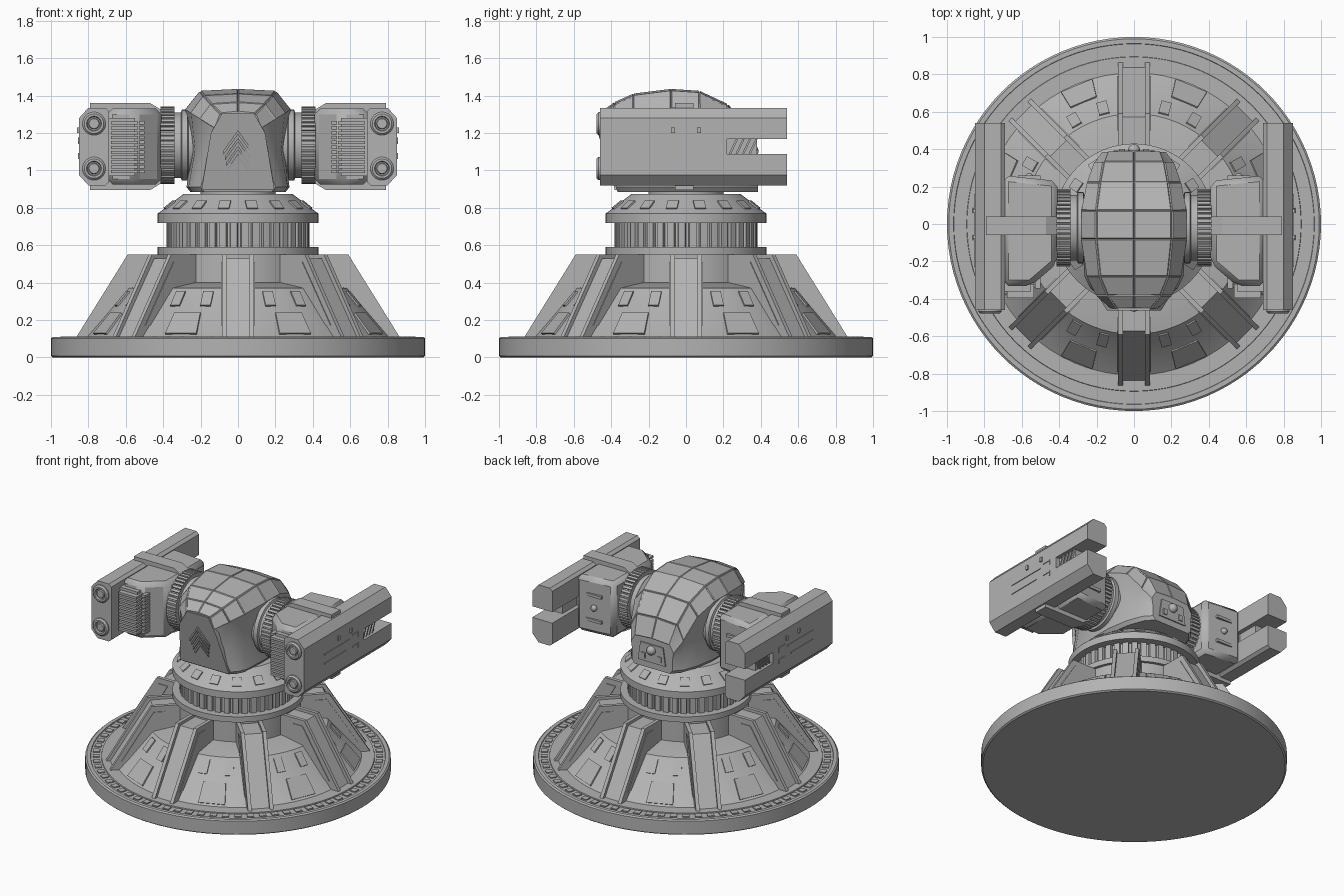
import bpy, bmesh, math
from mathutils import Matrix

if "Cube" in bpy.data.objects:
    bpy.data.objects.remove(bpy.data.objects["Cube"])

grey = bpy.data.materials.new("plain_grey")
grey.diffuse_color = (0.45, 0.45, 0.45, 1)
grey.use_nodes = True
grey.node_tree.nodes["Principled BSDF"].inputs["Base Color"].default_value = grey.diffuse_color

AX = {"x": lambda u, v, t: (t, u, v),
      "y": lambda u, v, t: (u, t, v),
      "z": lambda u, v, t: (u, v, t)}


def prism(bm, pts, fn, a, b):
    """Extrude a 2D outline between depths a and b, placed by fn."""
    fn = AX.get(fn, fn)
    lo = [bm.verts.new(fn(u, v, a)) for u, v in pts]
    hi = [bm.verts.new(fn(u, v, b)) for u, v in pts]
    n = len(pts)
    bm.faces.new(lo)
    bm.faces.new(hi[::-1])
    for i in range(n):
        bm.faces.new((lo[i], lo[(i + 1) % n], hi[(i + 1) % n], hi[i]))


def rect(u0, u1, v0, v1):
    return [(u0, v0), (u1, v0), (u1, v1), (u0, v1)]


def loft(bm, rings):
    """Skin closed rings of equal length and cap both ends."""
    vr = [[bm.verts.new(p) for p in r] for r in rings]
    n = len(vr[0])
    for r, s in zip(vr, vr[1:]):
        for i in range(n):
            bm.faces.new((r[i], r[(i + 1) % n], s[(i + 1) % n], s[i]))
    bm.faces.new(vr[0])
    bm.faces.new(vr[-1])


def circle(r, n=64, cu=0, cv=0):
    return [(cu + r * math.cos(2 * math.pi * i / n), cv + r * math.sin(2 * math.pi * i / n))
            for i in range(n)]


def gear(r0, r1, n, cu=0, cv=0):
    """Toothed circle outline."""
    out = []
    for i in range(n):
        for f, r in ((0, r0), (.25, r0), (.32, r1), (.93, r1)):
            a = 2 * math.pi * (i + f) / n
            out.append((cu + r * math.cos(a), cv + r * math.sin(a)))
    return out


def lathe(bm, prof, fn, n=64, cu=0, cv=0):
    fn = AX[fn]
    loft(bm, [[fn(u, v, t) for u, v in circle(r, n, cu, cv)] for r, t in prof])


def finish(bm, name, sx=1, bevel=0):
    bmesh.ops.transform(bm, matrix=Matrix.Diagonal((sx, 1, 1, 1)), verts=bm.verts)
    bmesh.ops.recalc_face_normals(bm, faces=bm.faces)
    me = bpy.data.meshes.new(name)
    bm.to_mesh(me)
    bm.free()
    me.materials.append(grey)
    ob = bpy.data.objects.new(name, me)
    bpy.context.collection.objects.link(ob)
    if bevel:
        m = ob.modifiers.new("bevel", "BEVEL")
        m.width, m.segments = bevel, 1
    return ob


def polar(ang):
    c, s = math.cos(ang), math.sin(ang)
    return lambda r, z, t: (r * c - t * s, r * s + t * c, z)


def on_cone(ang):
    """u across, v up the slope, t out of the cone face."""
    p = polar(ang)
    return lambda u, v, t: p(.81 - .646 * v + .763 * t, .11 + .763 * v + .646 * t, u)


# Base disc with a ring of small square plates
bm = bmesh.new()
lathe(bm, [(.99, 0), (1, .008), (1, .102), (.99, .11), (.965, .11), (.963, .105),
           (.895, .105), (.893, .112), (.8, .112)], "z", 96)
finish(bm, "base_disc")
bm = bmesh.new()
for i in range(72):
    prism(bm, rect(.906, .95, -.022, .022), lambda r, t, z, p=polar(2 * math.pi * i / 72): p(r, z, t), .1, .112)
finish(bm, "base_ring_plates")

# Sloped skirt and its window plates
bm = bmesh.new()
lathe(bm, [(.83, .1), (.81, .11), (.59, .37), (.42, .40)], "z")
finish(bm, "skirt")
bm = bmesh.new()
for i in range(8):
    a = math.radians(22.5 + 45 * i)
    prism(bm, [(-.09, .02), (.09, .02), (.075, .165), (-.075, .165)], on_cone(a), -.01, .007)
    for s in (-1, 1):
        prism(bm, rect(-.028, .028, .215, .315), on_cone(a + s * math.radians(7.5)), -.01, .008)
finish(bm, "skirt_windows")

# Eight channel-shaped buttresses
bm = bmesh.new()
for i in range(8):
    p = polar(math.pi / 4 * i)
    prism(bm, [(.38, .1), (.845, .1), (.572, .53), (.38, .53)], p, -.062, .062)
    for s in (-1, 1):
        prism(bm, [(.38, .1), (.87, .1), (.59, .55), (.38, .55)], p, s * .06, s * .085)
        prism(bm, [(.79, .17), (.70, .17), (.50, .51), (.575, .51)], p, s * .08, s * .09)
finish(bm, "buttresses")

# Column, toothed turntable and collar
bm = bmesh.new()
lathe(bm, [(.41, .3), (.41, .55), (.43, .55), (.43, .59), (.36, .59), (.36, .72), (.43, .72),
           (.43, .77), (.415, .78), (.31, .86), (.29, .875), (.2, .875), (.2, .92)], "z")
finish(bm, "column")
bm = bmesh.new()
prism(bm, gear(.362, .382, 40), "z", .585, .725)
finish(bm, "turntable_teeth")
bm = bmesh.new()
for i in range(16):
    p = polar(math.pi / 8 * (i + .5))
    prism(bm, [(.395, .793), (.345, .833), (.35, .84), (.40, .80)], p, -.03, .03)
finish(bm, "collar_plates")


# Domed head lofted front to back
def lean(z):
    return .08 * max(0, 1.2 - z) / .3


rows = [(-.45, .20, .15, .12, .09, 1.22, 1.31), (-.38, .235, .19, .20, .14, 1.27, 1.36),
        (-.28, .265, .23, .25, .18, 1.30, 1.405), (-.08, .275, .25, .28, .20, 1.32, 1.43),
        (.07, .275, .25, .28, .20, 1.32, 1.42), (.22, .25, .23, .25, .18, 1.26, 1.35),
        (.33, .21, .19, .21, .16, 1.12, 1.23), (.385, .16, .16, .17, .14, 1.04, 1.10)]
rings = []
for y, wb, wm, ws, wt, zs, zt in rows:
    half = [(wb - .02, .885), (wb, .91), (wm, (.92 + zs) / 2), (ws, zs), (wt, zt - .01)]
    outline = [(0, .885)] + half + [(0, zt)] + [(-x, z) for x, z in half[::-1]]
    k = 1 if y < -.4 else .5 if y < -.3 else 0
    rings.append([(x, y + k * lean(z), z) for x, z in outline])
bm = bmesh.new()
loft(bm, rings)
bmesh.ops.recalc_face_normals(bm, faces=bm.faces)
bm.normal_update()
dome = [f for f in bm.faces if len(f.verts) == 4 and f.normal.z > .3]
bmesh.ops.inset_individual(bm, faces=dome, thickness=.006, depth=.006)
finish(bm, "head_dome")


# Front plate with chevrons
def on_front(u, v, t):
    return (u, -.45 + lean(v) - t, v)


bm = bmesh.new()
prism(bm, [(-.195, .895), (.195, .895), (.145, 1.2), (.085, 1.305), (-.085, 1.305), (-.145, 1.2)],
      on_front, -.03, .012)
finish(bm, "front_plate")
bm = bmesh.new()
for k in range(4):
    z, w = 1.215 - .042 * k, .078 - .008 * k
    for s in (-1, 1):
        prism(bm, [(0, z), (s * w, z - 1.4 * w), (s * w, z - 1.4 * w - .022), (0, z - .022)],
              on_front, .01, .02)
finish(bm, "front_chevrons")

# Rear hatch with ball
bm = bmesh.new()
prism(bm, [(-.11, .93), (.11, .93), (.09, 1.06), (-.09, 1.06)], "y", .37, .393)
bmesh.ops.create_uvsphere(bm, u_segments=20, v_segments=12, radius=.032,
                          matrix=Matrix.Translation((0, .395, 1.02)))
for s in (-1, 1):
    prism(bm, rect(s * .05, s * .08, .95, .99), "y", .38, .40)
finish(bm, "rear_hatch")

CY, CZ = -.02, 1.135  # trunnion axis
MZ = 1.1275           # gun mid height
for side, sx in (("right", 1), ("left", -1)):
    # Trunnion neck and toothed drum
    bm = bmesh.new()
    lathe(bm, [(.17, .1), (.17, .265), (.19, .27), (.19, .30), (.175, .305), (.175, .36)], "x", 48, CY, CZ)
    finish(bm, side + "_trunnion", sx)
    bm = bmesh.new()
    prism(bm, gear(.196, .207, 48, CY, CZ), "x", .34, .415)
    finish(bm, side + "_drum", sx)

    # Arm housing, strap and rear fittings
    bm = bmesh.new()
    prism(bm, [(.41, .23), (.70, .26), (.70, -.33), (.55, -.33), (.41, -.21)], "z", .925, 1.33)
    finish(bm, side + "_housing", sx, .03)
    bm = bmesh.new()
    prism(bm, [(.412, .93), (.47, .895), (.79, .895), (.79, 1.36), (.47, 1.36), (.412, 1.325)],
          "y", -.06, .04)
    finish(bm, side + "_strap", sx)
    bm = bmesh.new()
    bmesh.ops.create_uvsphere(bm, u_segments=16, v_segments=10, radius=.022,
                              matrix=Matrix.Translation((.56, .25, 1.12)))
    for z in (1.02, 1.2):
        prism(bm, rect(.50, .62, z, z + .02), "y", .22, .258)
    finish(bm, side + "_rear_fittings", sx)

    # Cooling fins on the front of the housing
    bm = bmesh.new()
    prism(bm, rect(.55, .70, .97, 1.28), "y", -.36, -.3)
    for k in range(11):
        z = .985 + .026 * k
        prism(bm, rect(.535, .68, z, z + .016), "y", -.395, -.32)
        prism(bm, rect(.50, .528, z, z + .018), "y", -.345, -.27)
    finish(bm, side + "_cooling_fins", sx)

    # Gun body splitting into two rails
    def rail(s):
        return [(x, MZ + s * z) for x, z in ((.69, .04), (.85, .04), (.85, .152), (.80, .2075),
                                             (.71, .2075), (.69, .19))]
    bm = bmesh.new()
    prism(bm, rail(1)[1:] + rail(-1)[:0:-1], "y", -.46, .22)
    for s in (1, -1):
        prism(bm, rail(s), "y", .22, .54)
    finish(bm, side + "_gun_rails", sx)

    # Block and slanted slats in the slot
    bm = bmesh.new()
    prism(bm, rect(.72, .82, 1.08, 1.175), "y", .21, .38)
    for k in range(4):
        y = .23 + .035 * k
        prism(bm, [(y, 1.09), (y + .012, 1.09), (y + .047, 1.165), (y + .035, 1.165)], "x", .81, .835)
    finish(bm, side + "_slot_block", sx)

    # Front knobs
    bm = bmesh.new()
    for z in (1.01, 1.25):
        lathe(bm, [(.062, -.44), (.062, -.468), (.052, -.478), (.04, -.478), (.036, -.466),
                   (.03, -.466), (.026, -.474)], "y", 32, .77, z)
    finish(bm, side + "_front_knobs", sx)

    # Thin plates on the outer gun side
    bm = bmesh.new()
    for y0, y1, z0, z1 in ((-.23, .06, 1.15, 1.157), (-.23, .02, 1.085, 1.092), (.09, .16, 1.17, 1.177),
                           (.153, .16, 1.14, 1.177), (.09, .16, 1.085, 1.092), (.153, .16, 1.06, 1.092)):
        prism(bm, rect(y0, y1, z0, z1), "x", .84, .855)
    for y in (-.07, .07):
        prism(bm, rect(y - .01, y + .01, 1.2, 1.23), "x", .84, .86)
    finish(bm, side + "_side_plates", sx)

# Smooth curved parts, keep hard edges crisp
bpy.ops.object.select_all(action="SELECT")
bpy.context.view_layer.objects.active = bpy.data.objects["head_dome"]
bpy.ops.object.shade_smooth_by_angle(angle=math.radians(25))
